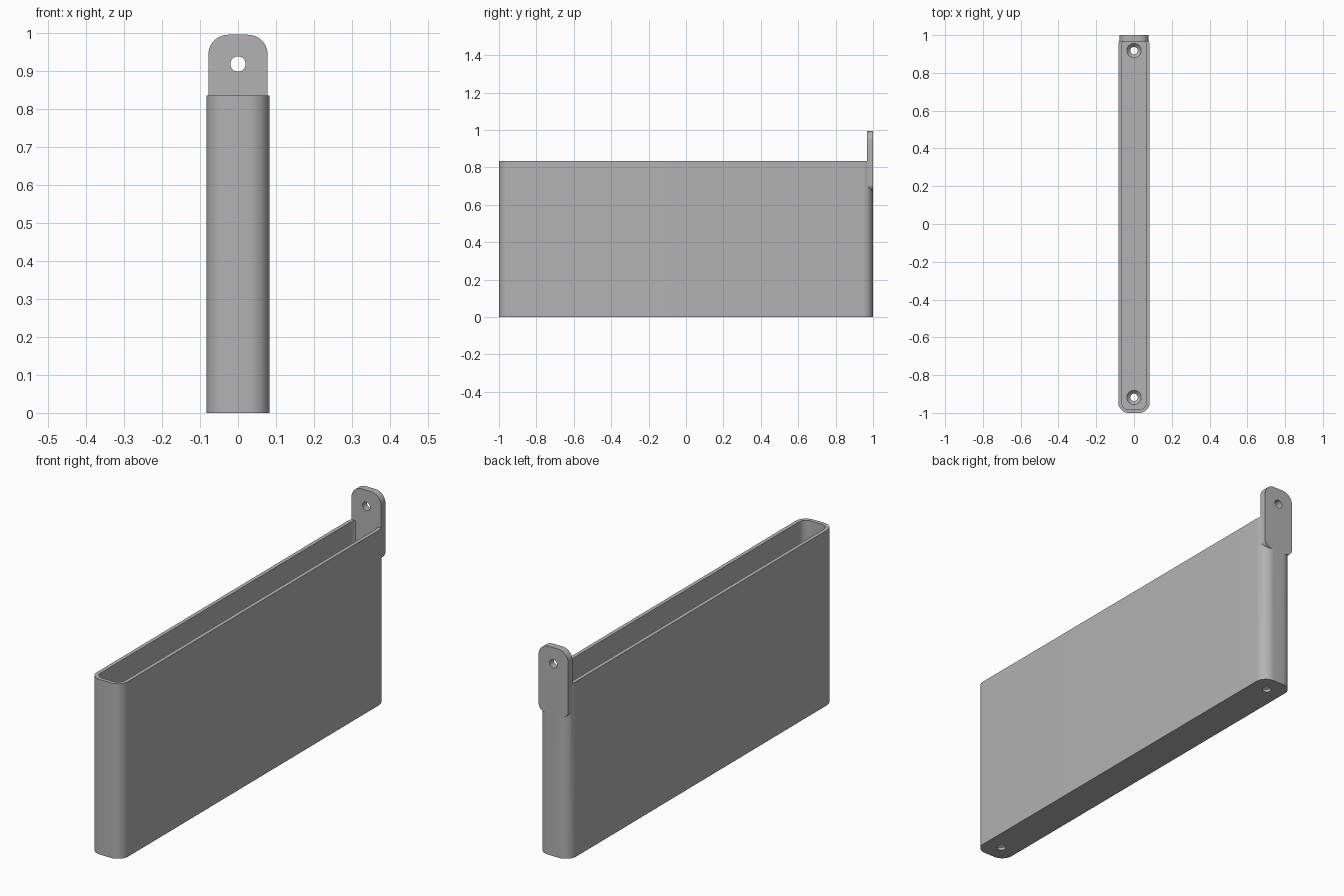
import bpy, bmesh, math
from mathutils import Matrix, Vector

cube = bpy.data.objects.get("Cube")
if cube:
    bpy.data.objects.remove(cube, do_unlink=True)

mat = bpy.data.materials.new("plain grey")
mat.use_nodes = True
GREY = (0.45, 0.45, 0.45, 1)
mat.diffuse_color = GREY
mat.node_tree.nodes["Principled BSDF"].inputs["Base Color"].default_value = GREY


def rounded_rect(x, low, high, r_low, r_high, steps=12):
    """Outline from -x..x and low..high with its own radius at each end."""
    pts = []
    corners = [(1, high, r_high, 0), (-1, high, r_high, 90),
               (-1, low, r_low, 180), (1, low, r_low, 270)]
    for side, end, r, start in corners:
        cx = side * (x - r)
        cy = end - r if end == high else end + r
        for i in range(steps + 1):
            a = math.radians(start + 90 * i / steps)
            pts.append((cx + r * math.cos(a), cy + r * math.sin(a)))
    return pts


def finish(bm, name):
    bmesh.ops.recalc_face_normals(bm, faces=bm.faces)
    mesh = bpy.data.meshes.new(name)
    bm.to_mesh(mesh)
    bm.free()
    mesh.materials.append(mat)
    obj = bpy.data.objects.new(name, mesh)
    bpy.context.collection.objects.link(obj)
    return obj


def prism(name, outline, place, depth):
    bm = bmesh.new()
    face = bm.faces.new([bm.verts.new(place(*p)) for p in outline])
    ext = bmesh.ops.extrude_face_region(bm, geom=[face])
    verts = [v for v in ext["geom"] if isinstance(v, bmesh.types.BMVert)]
    bmesh.ops.translate(bm, vec=depth, verts=verts)
    return finish(bm, name)


def cone(name, centre, r1, r2, depth, turn=0):
    bm = bmesh.new()
    bmesh.ops.create_cone(bm, cap_ends=True, segments=32, radius1=r1, radius2=r2, depth=depth,
                          matrix=Matrix.Translation(centre) @ Matrix.Rotation(turn, 4, "X"))
    return finish(bm, name)


def combine(target, tool, operation):
    mod = target.modifiers.new(tool.name, "BOOLEAN")
    mod.operation = operation
    mod.solver = "EXACT"
    mod.object = tool
    tool.hide_render = True
    bpy.context.view_layer.objects.active = target
    bpy.ops.object.modifier_apply(modifier=mod.name)
    bpy.data.objects.remove(tool, do_unlink=True)


# Hollow narrow tray
HEIGHT, WALL, FLOOR = 0.835, 0.018, 0.03
tray = prism("tray", rounded_rect(0.083, -1, 1, 0.055, 0.055),
             lambda x, y: (x, y, 0), Vector((0, 0, HEIGHT)))
cavity = prism("cavity", rounded_rect(0.083 - WALL, WALL - 1, 1 - WALL, 0.037, 0.037),
               lambda x, y: (x, y, FLOOR), Vector((0, 0, HEIGHT)))
combine(tray, cavity, "DIFFERENCE")

# Hanging tab at the back
tab = prism("tab", rounded_rect(0.078, 0.675, 0.995, 0.035, 0.052),
            lambda x, z: (x, 0.967, z), Vector((0, 0.033, 0)))
combine(tray, tab, "UNION")
hole = cone("tab_hole", (0, 0.98, 0.918), 0.02, 0.02, 0.2, math.pi / 2)
combine(tray, hole, "DIFFERENCE")

# Countersunk holes in the floor
for y in (-0.918, 0.918):
    combine(tray, cone("floor_hole", (0, y, 0), 0.02, 0.02, 0.2), "DIFFERENCE")
    combine(tray, cone("countersink", (0, y, FLOOR - 0.008), 0.018, 0.042, 0.024), "DIFFERENCE")

tray.name = "wall_tray"
bpy.ops.object.select_all(action="DESELECT")
tray.select_set(True)
bpy.context.view_layer.objects.active = tray
bpy.ops.object.shade_smooth_by_angle(angle=math.radians(30))
